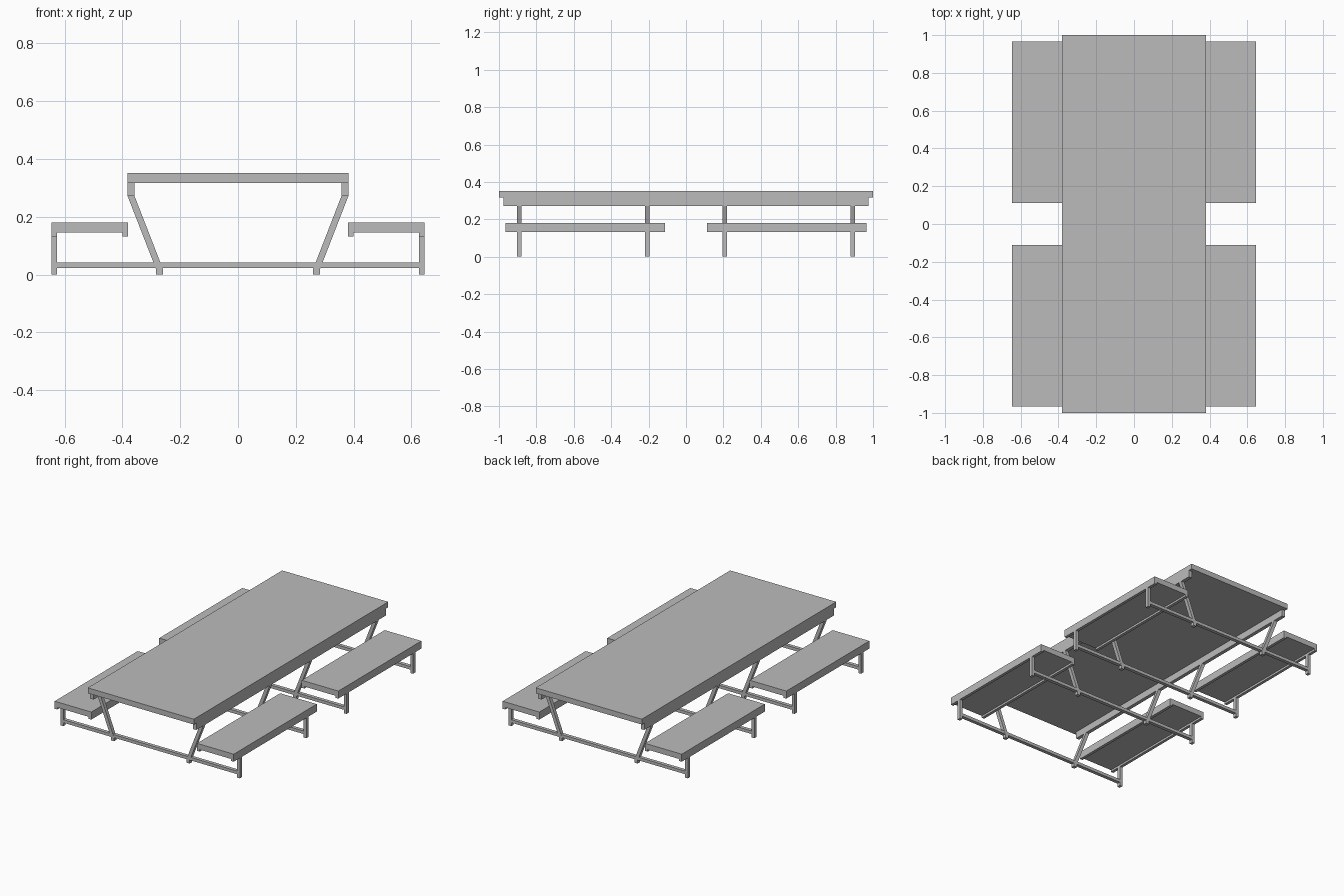
import bpy
import bmesh

cube = bpy.data.objects.get("Cube")
if cube:
    bpy.data.objects.remove(cube, do_unlink=True)

# Single plain grey finish
COLOR = (0.5, 0.5, 0.5, 1.0)
grey = bpy.data.materials.new("plain_grey")
grey.use_nodes = True
grey.diffuse_color = COLOR
grey.node_tree.nodes["Principled BSDF"].inputs["Base Color"].default_value = COLOR


def prism(name, profile, y0, y1):
    """Extrude an (x, z) profile along y."""
    bm = bmesh.new()
    base = bm.faces.new([bm.verts.new((x, y0, z)) for x, z in profile])
    ext = bmesh.ops.extrude_face_region(bm, geom=[base])
    moved = [v for v in ext["geom"] if isinstance(v, bmesh.types.BMVert)]
    bmesh.ops.translate(bm, verts=moved, vec=(0, y1 - y0, 0))
    bmesh.ops.recalc_face_normals(bm, faces=bm.faces)
    mesh = bpy.data.meshes.new(name)
    bm.to_mesh(mesh)
    bm.free()
    mesh.materials.append(grey)
    obj = bpy.data.objects.new(name, mesh)
    bpy.context.collection.objects.link(obj)
    return obj


def box(name, x0, x1, y0, y1, z0, z1):
    return prism(name, [(x0, z0), (x1, z0), (x1, z1), (x0, z1)], y0, y1)


def mirrored(points, side):
    return [(x * side, z) for x, z in points]


def side_box(name, side, x0, x1, y0, y1, z0, z1):
    return box(name, side * x0, side * x1, y0, y1, z0, z1)


SIDES = ((1, "left"), (-1, "right"))
ENDS = ((-1, "front"), (1, "back"))
TOP_Z, RAIL_Z, LEG_Z = 0.352, 0.317, 0.272
SEAT_TOP, SEAT_Z, SEAT_RAIL_Z = 0.181, 0.145, 0.132
OUT, SEAT_IN, EDGE = 0.645, 0.381, 0.382
BAR = 0.019

# Table top with a rail under each long edge
box("table_top", -EDGE, EDGE, -1, 1, RAIL_Z, TOP_Z)
for s, side in SIDES:
    side_box(f"table_rail_{side}", s, EDGE - 0.024, EDGE, -0.975, 0.975, LEG_Z, RAIL_Z)

# Four benches, each a slab on two rails
for s, side in SIDES:
    for e, end in ENDS:
        y0, y1 = e * 0.111, e * 0.965
        tag = f"{end}_{side}"
        side_box(f"bench_seat_{tag}", s, SEAT_IN, OUT, y0, y1, SEAT_Z, SEAT_TOP)
        side_box(f"bench_inner_rail_{tag}", s, SEAT_IN, SEAT_IN + BAR, y0, y1, SEAT_RAIL_Z, SEAT_Z)
        side_box(f"bench_outer_rail_{tag}", s, OUT - BAR, OUT, y0, y1, SEAT_RAIL_Z, SEAT_Z)

# Four cross frames: ground beam, slanted table legs with feet, bench posts
LEG = [(0.26, 0), (0.284, 0), (0.284, 0.02), (EDGE, LEG_Z), (0.358, LEG_Z), (0.26, 0.02)]
for i, y in enumerate((-0.891, -0.207, 0.207, 0.891), 1):
    y0, y1 = y - 0.012, y + 0.012
    box(f"ground_beam_{i}", BAR - OUT, OUT - BAR, y0 + 0.0005, y1 - 0.0005, 0.022, 0.042)
    for s, side in SIDES:
        prism(f"table_leg_{i}_{side}", mirrored(LEG, s), y0, y1)
        side_box(f"bench_post_{i}_{side}", s, OUT - BAR, OUT, y0, y1, 0, SEAT_RAIL_Z)
